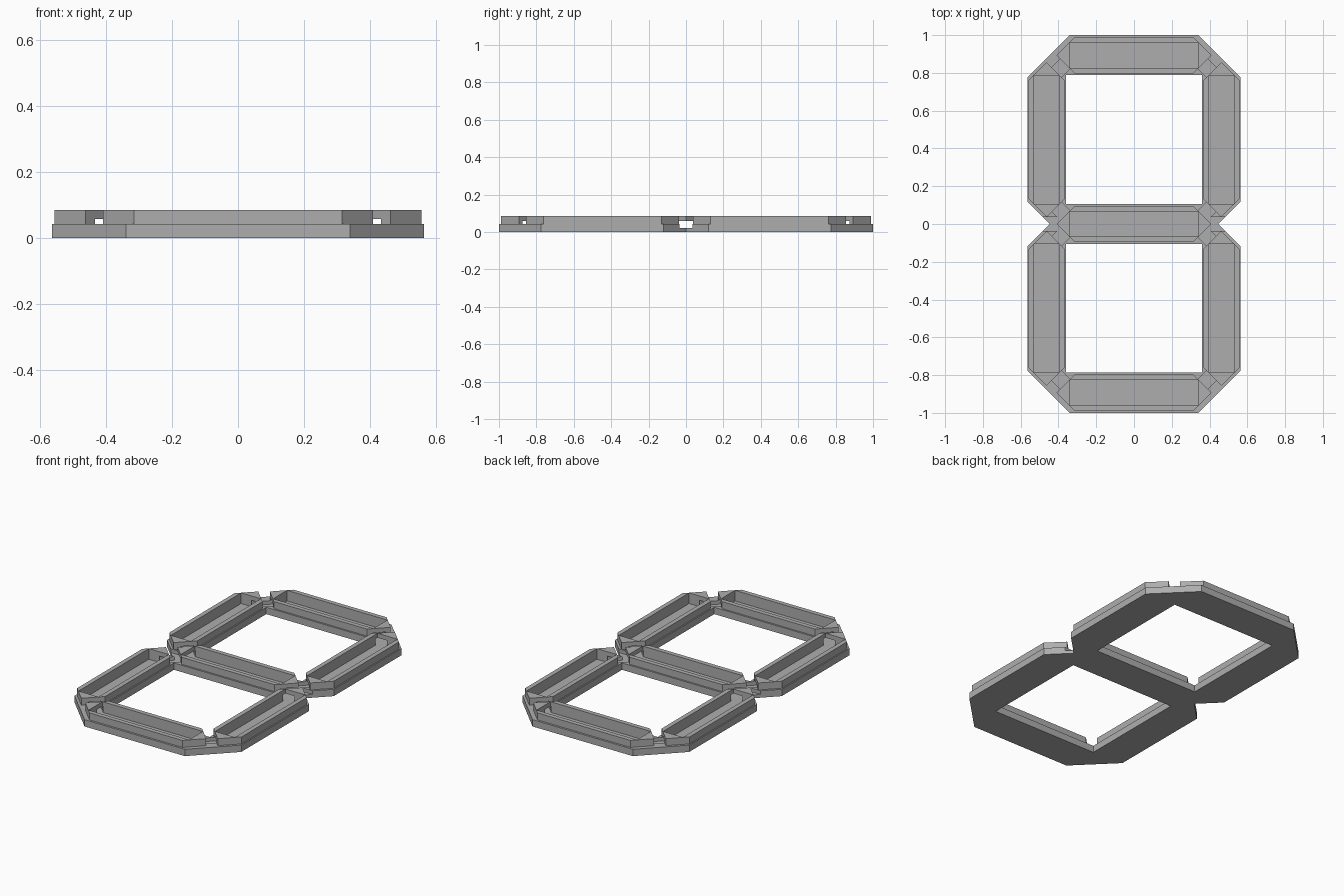
import bpy
import bmesh
from mathutils import Matrix, Vector
from math import radians

cube = bpy.data.objects.get("Cube")
if cube:
    bpy.data.objects.remove(cube, do_unlink=True)

grey = bpy.data.materials.new("mid grey")
grey.use_nodes = True
colour = (0.42, 0.42, 0.42, 1)
grey.diffuse_color = colour
grey.node_tree.nodes["Principled BSDF"].inputs["Base Color"].default_value = colour

# Main dimensions
FLOOR, BASE_TOP, TUNNEL_TOP, TOP = 0.02, 0.042, 0.058, 0.085
COL_X, ROW_Y = 0.4625, 0.893
TIP, HALF_W = 0.41, 0.095
POCKET_L, POCKET_W = 0.34, 0.067
CHANNEL_W = 0.036


def prism(name, outline, z0, z1, centre=(0, 0), angle=0):
    """Extrude a flat outline, then turn and place it."""
    bm = bmesh.new()
    face = bm.faces.new([bm.verts.new((x, y, z0)) for x, y in outline])
    made = bmesh.ops.extrude_face_region(bm, geom=[face])["geom"]
    verts = [v for v in made if isinstance(v, bmesh.types.BMVert)]
    bmesh.ops.translate(bm, verts=verts, vec=(0, 0, z1 - z0))
    place = Matrix.Translation(Vector((*centre, 0))) @ Matrix.Rotation(radians(angle), 4, "Z")
    bm.transform(place)
    bmesh.ops.recalc_face_normals(bm, faces=bm.faces)
    mesh = bpy.data.meshes.new(name)
    bm.to_mesh(mesh)
    bm.free()
    mesh.materials.append(grey)
    obj = bpy.data.objects.new(name, mesh)
    bpy.context.collection.objects.link(obj)
    return obj


def rect(hx, hy):
    return [(-hx, -hy), (hx, -hy), (hx, hy), (-hx, hy)]


def cut(target, cutters):
    """Subtract each cutter in turn and apply the result."""
    bpy.context.view_layer.objects.active = target
    for c in cutters:
        mod = target.modifiers.new("cut", "BOOLEAN")
        mod.operation, mod.solver, mod.object = "DIFFERENCE", "EXACT", c
        bpy.ops.object.modifier_apply(modifier=mod.name)


# Base outline: one quarter mirrored around, with a pinched waist
quarter = [(0.34, 1.0), (0.565, 0.775), (0.565, 0.12)]
right = quarter + [(0.445, 0)] + [(x, -y) for x, y in reversed(quarter)]
outline = right + [(-x, -y) for x, y in right]
base = prism("base_plate", outline, 0, BASE_TOP)

# Seven pointed segments with their trough cutters
hexagon = [(TIP, 0), (TIP - HALF_W, HALF_W), (HALF_W - TIP, HALF_W),
           (-TIP, 0), (HALF_W - TIP, -HALF_W), (TIP - HALF_W, -HALF_W)]
layout = [("top", 0, ROW_Y, 0), ("middle", 0, 0, 0), ("bottom", 0, -ROW_Y, 0)]
for row, y in (("upper", ROW_Y / 2), ("lower", -ROW_Y / 2)):
    for side, x in (("left", COL_X), ("right", -COL_X)):
        layout.append((row + "_" + side, x, y, 90))

segments, pockets = [], []
for label, x, y, angle in layout:
    segments.append(prism(label + "_segment", hexagon, BASE_TOP, TOP, (x, y), angle))
    pockets.append(prism("pocket_cutter", rect(POCKET_L, POCKET_W),
                         FLOOR, TOP + 0.05, (x, y), angle))

# Diagonal cable channels joining neighbouring segments
channels = []
for sx in (1, -1):
    for y, down in ((ROW_Y, -1), (0, 1), (0, -1), (-ROW_Y, 1)):
        channels.append(prism("channel_cutter", rect(0.075, CHANNEL_W), FLOOR, TUNNEL_TOP,
                              (sx * 0.389, y + down * 0.07), 45 * sx * down))
waist = prism("waist_channel_cutter", rect(0.6, CHANNEL_W), FLOOR, TUNNEL_TOP)

# Window openings in the base
windows = [prism("window_cutter", rect(0.36, 0.341), -0.05, TOP, (0, s * ROW_Y / 2))
           for s in (1, -1)]

cut(base, windows + pockets + channels + [waist])
for seg, pocket in zip(segments, pockets):
    extra = [waist] if seg.name.startswith("middle") else []
    cut(seg, [pocket] + channels + extra)

for c in windows + pockets + channels + [waist]:
    bpy.data.objects.remove(c, do_unlink=True)
